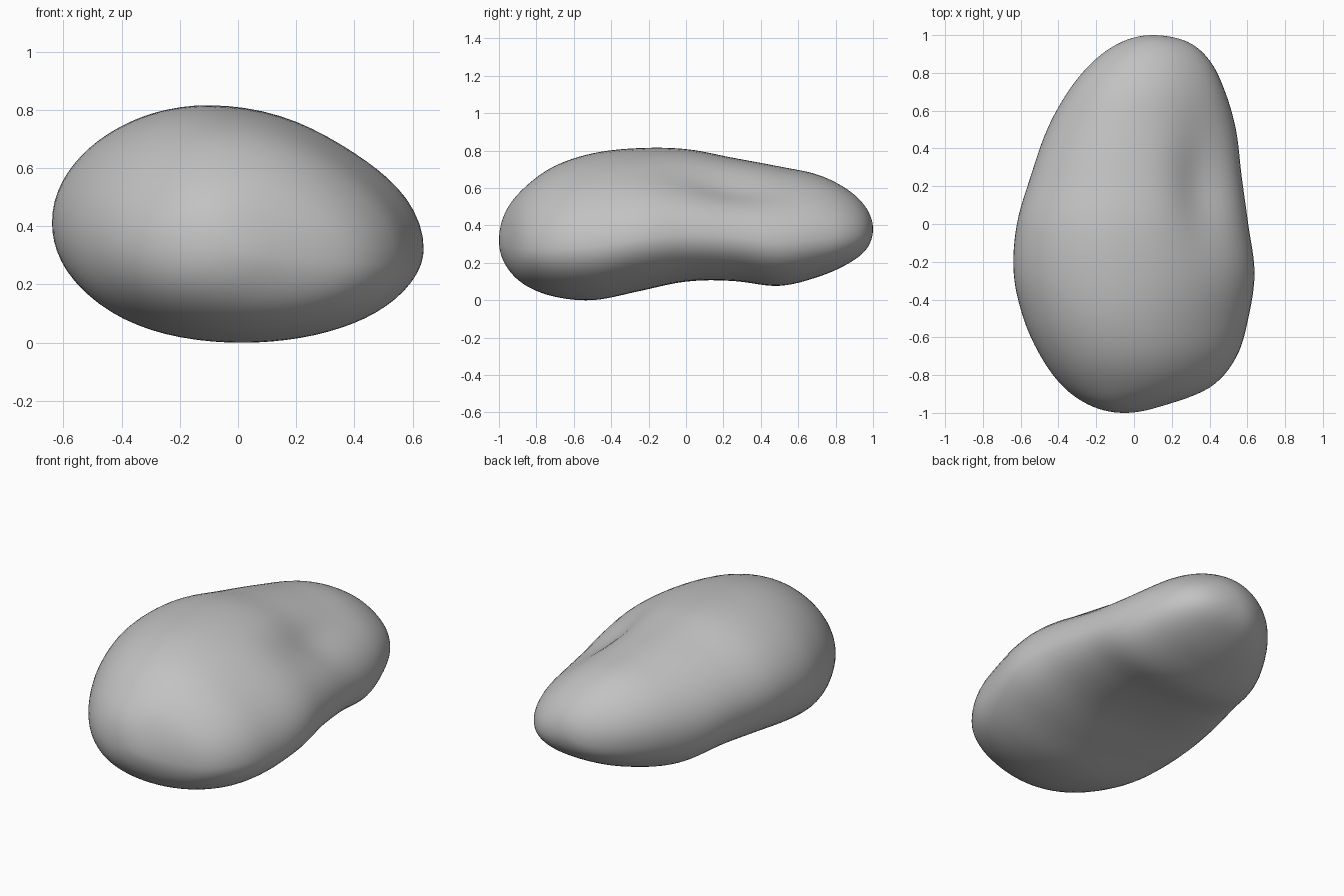
import bpy, bmesh, math
from mathutils import Vector

cube = bpy.data.objects.get("Cube")
if cube:
    bpy.data.objects.remove(cube)

stone = bpy.data.materials.new("stone_grey")
stone.use_nodes = True
grey = (0.54, 0.54, 0.54, 1)
stone.diffuse_color = grey
stone.node_tree.nodes["Principled BSDF"].inputs["Base Color"].default_value = grey
stone.node_tree.nodes["Principled BSDF"].inputs["Roughness"].default_value = 0.8

# Side and height limits (low x, high x, low z, high z) at even angles from front to back
stations = [Vector(s) for s in (
    (-.05, -.05, .32, .32), (-.22, .14, .19, .47), (-.37, .4, .085, .6),
    (-.49, .54, .02, .715), (-.585, .605, .0, .785), (-.637, .638, .04, .813),
    (-.62, .605, .08, .808), (-.545, .57, .09, .76), (-.46, .54, .075, .715),
    (-.345, .48, .125, .67), (-.21, .4, .195, .59), (-.06, .28, .275, .49),
    (.1, .1, .38, .38))]
LAST = len(stations) - 1


def station(i):
    # Past either tip the limits swap sides, which keeps the tips round
    if 0 <= i <= LAST:
        return stations[i]
    s = stations[-i if i < 0 else 2 * LAST - i]
    return Vector((s[1], s[0], s[3], s[2]))


def limits(t):
    i = min(int(t), LAST - 1)
    f = t - i
    a, b, c, d = (station(i + k) for k in (-1, 0, 1, 2))
    return b + 0.5 * f * (c - a + f * (2 * a - 5 * b + 4 * c - d + f * (3 * (b - c) + d - a)))


def section_point(t, angle):
    # Lopsided oval: crown leans to -x, the +x flank is lower and flatter above
    x0, x1, z0, z1 = limits(t)
    c, s = math.cos(angle), math.sin(angle)
    mid_x = x0 + (0.46 - 0.04 * s) * (x1 - x0)
    mid_z = z0 + (0.42 - 0.055 * c) * (z1 - z0)
    fullness = 0
    if s < 0:
        fullness = 0.06 * t / LAST
    elif c > 0:
        fullness = -0.05
    k = 1 + fullness * math.sin(2 * angle) ** 2
    x = mid_x + k * c * ((x1 - mid_x) if c > 0 else (mid_x - x0))
    z = mid_z + k * s * ((z1 - mid_z) if s > 0 else (mid_z - z0))
    return Vector((x, -math.cos(math.pi * t / LAST), z))


# Pebble body
RINGS, SIDES = 72, 72
bm = bmesh.new()
rings = [[bm.verts.new(section_point(LAST * r / RINGS, math.tau * k / SIDES))
          for k in range(SIDES)] for r in range(1, RINGS)]
for a, b in zip(rings, rings[1:]):
    for k in range(SIDES):
        n = (k + 1) % SIDES
        bm.faces.new((a[k], a[n], b[n], b[k]))
for ring, t in ((rings[0], 0), (rings[-1], LAST)):
    tip = bm.verts.new(section_point(t, 0))
    for k in range(SIDES):
        bm.faces.new((ring[k], ring[(k + 1) % SIDES], tip))
bmesh.ops.recalc_face_normals(bm, faces=bm.faces)

# Hollows in the upper flank and underside: centre, reach, depth along the normal
dents = (
    ((.36, .2, .62), (.15, .3, .2), .05),
    ((.0, .05, .08), (.25, .3, .15), .02),
)
bm.normal_update()
moves = []
for v in bm.verts:
    depth = 0
    for centre, reach, amount in dents:
        q = sum(((p - c) / r) ** 2 for p, c, r in zip(v.co, centre, reach))
        depth += amount * math.exp(-q)
    moves.append(v.normal * -depth)
for v, move in zip(bm.verts, moves):
    v.co += move

mesh = bpy.data.meshes.new("pebble")
bm.to_mesh(mesh)
bm.free()
mesh.materials.append(stone)
pebble = bpy.data.objects.new("pebble", mesh)
bpy.context.collection.objects.link(pebble)
for p in mesh.polygons:
    p.use_smooth = True
